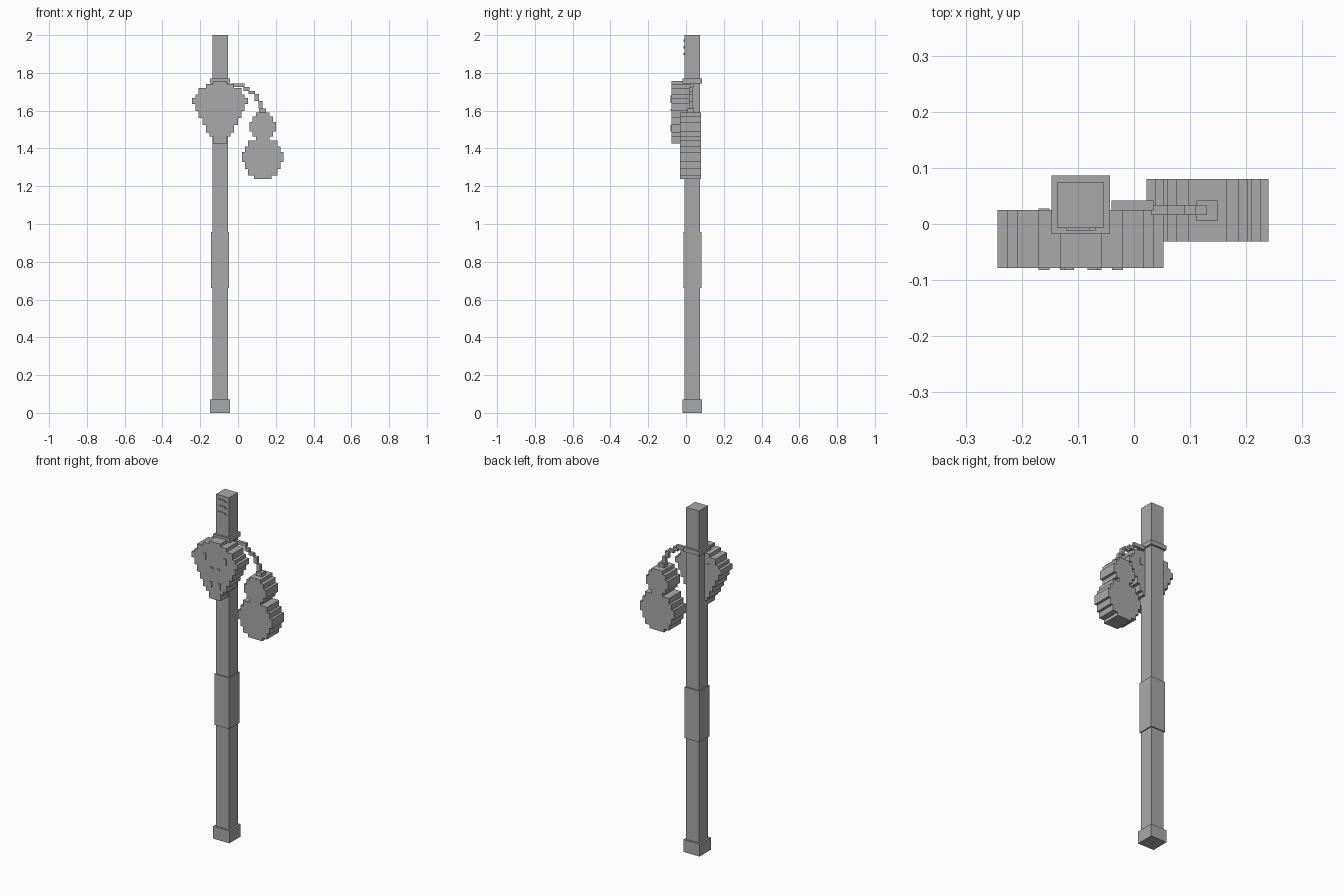
import bpy
import bmesh

if "Cube" in bpy.data.objects:
    bpy.data.objects.remove(bpy.data.objects["Cube"], do_unlink=True)

GREY = (0.4, 0.4, 0.4, 1)
grey = bpy.data.materials.new("plain grey")
grey.use_nodes = True
grey.diffuse_color = GREY
grey.node_tree.nodes["Principled BSDF"].inputs["Base Color"].default_value = GREY


def finish(name, bm):
    bmesh.ops.recalc_face_normals(bm, faces=bm.faces)
    mesh = bpy.data.meshes.new(name)
    bm.to_mesh(mesh)
    bm.free()
    mesh.materials.append(grey)
    obj = bpy.data.objects.new(name, mesh)
    bpy.context.collection.objects.link(obj)
    return obj


def box(name, x, y, z):
    """Box from (low, high) pairs on each axis."""
    bm = bmesh.new()
    bmesh.ops.create_cube(bm, size=1)
    for v in bm.verts:
        v.co = [pair[0] if c < 0 else pair[1] for c, pair in zip(v.co, (x, y, z))]
    return finish(name, bm)


def stepped_slab(name, cx, y, rows, bottom):
    """Mirror a stair outline of (top, half width) rows and extrude it along y."""
    side = []
    ends = [top for top, _ in rows[1:]] + [bottom]
    for (top, half), low in zip(rows, ends):
        side += [(half, top), (half, low)]
    outline = side + [(-x, z) for x, z in reversed(side)]
    bm = bmesh.new()
    face = bm.faces.new([bm.verts.new((cx + x, y[0], z)) for x, z in outline])
    new = bmesh.ops.extrude_face_region(bm, geom=[face])["geom"]
    for v in new:
        if isinstance(v, bmesh.types.BMVert):
            v.co.y = y[1]
    return finish(name, bm)


# Square staff with its foot, grip and collar
PX, PY = -0.095, 0.034
for name, half, low, high in (
    ("staff_pole", 0.041, 0, 2),
    ("staff_foot", 0.052, 0, 0.072),
    ("staff_grip", 0.047, 0.66, 0.957),
    ("staff_collar", 0.052, 1.745, 1.77),
):
    box(name, (PX - half, PX + half), (PY - half, PY + half), (low, high))

# Three arched strokes near the top of the staff
for i in range(3):
    z = 1.972 - 0.036 * i
    box(f"stroke_{i}", (PX - 0.026, PX + 0.016), (-0.012, 0), (z, z + 0.006))
    box(f"stroke_end_{i}", (PX + 0.016, PX + 0.026), (-0.012, 0), (z - 0.006, z))

# Mask
mask_rows = [(1.757, 0.037), (1.74, 0.075), (1.72, 0.113), (1.685, 0.13),
             (1.666, 0.148), (1.634, 0.13), (1.597, 0.113), (1.56, 0.094),
             (1.523, 0.075), (1.485, 0.056), (1.464, 0.037)]
stepped_slab("mask", PX, (-0.078, 0.025), mask_rows, 1.425)

# Face details run through the mask and stand slightly proud of it
through = (-0.082, 0.028)
for side, s in (("right", -1), ("left", 1)):
    for part, inner, outer, low, high in (
        ("eye", 0.056, 0.075, 1.64, 1.68),
        ("nostril", 0.012, 0.03, 1.6, 1.61),
        ("tusk", 0.019, 0.037, 1.49, 1.525),
    ):
        x = sorted((PX + s * inner, PX + s * outer))
        box(f"{side}_{part}", x, through, (low, high))

# Hanging cord
box("cord_knot", (-0.04, 0.035), (0.024, 0.042), (1.725, 1.745))
cord_steps = [(0.03, 0.06, 1.705, 1.725), (0.055, 0.09, 1.688, 1.705),
              (0.088, 0.11, 1.65, 1.688), (0.108, 0.13, 1.612, 1.65)]
for i, (left, right, low, high) in enumerate(cord_steps):
    box(f"cord_step_{i}", (left, right), (0.016, 0.034), (low, high))

# Double gourd
GX = 0.131
box("gourd_stopper", (GX - 0.02, GX + 0.018), (0.005, 0.042), (1.585, 1.612))
depth = (-0.031, 0.08)
stepped_slab("gourd_upper", GX, depth,
             [(1.59, 0.035), (1.57, 0.055), (1.54, 0.071),
              (1.49, 0.055), (1.464, 0.035)], 1.443)
stepped_slab("gourd_lower", GX, depth,
             [(1.443, 0.078), (1.41, 0.094), (1.38, 0.109),
              (1.327, 0.094), (1.29, 0.078), (1.257, 0.046)], 1.238)
